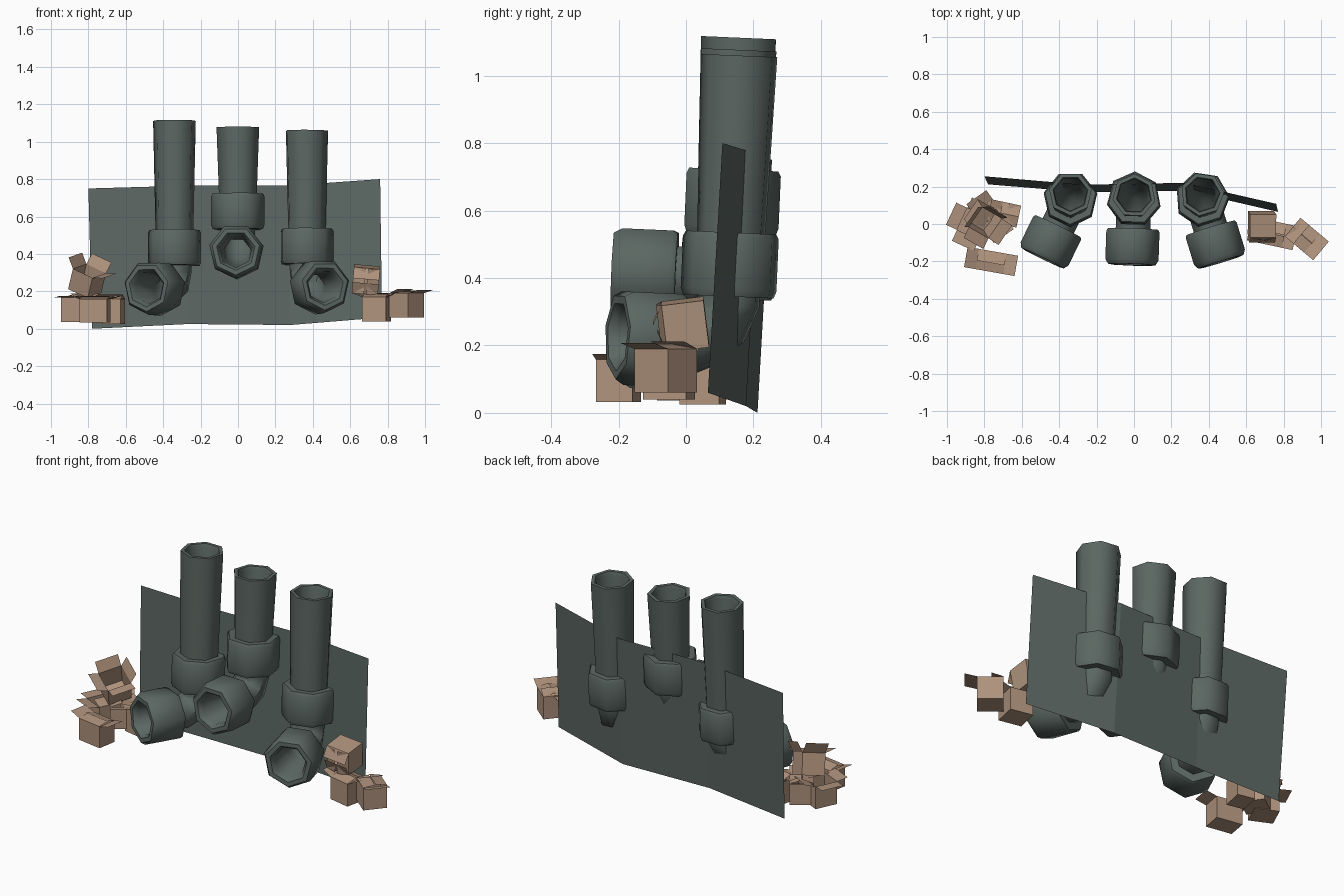
import bpy, bmesh, math
from mathutils import Matrix, Vector, Euler

if "Cube" in bpy.data.objects:
    bpy.data.objects.remove(bpy.data.objects["Cube"])


def material(name, col):
    m = bpy.data.materials.new(name)
    m.diffuse_color = (*col, 1)
    m.use_nodes = True
    m.node_tree.nodes["Principled BSDF"].inputs["Base Color"].default_value = m.diffuse_color
    return m


METAL = material("dark green grey metal", (0.105, 0.135, 0.122))
CARD = material("cardboard brown", (0.43, 0.29, 0.205))


def finish(name, bm, mat, matrix=Matrix(), smooth=False):
    me = bpy.data.meshes.new(name)
    bm.to_mesh(me)
    bm.free()
    me.materials.append(mat)
    ob = bpy.data.objects.new(name, me)
    bpy.context.collection.objects.link(ob)
    ob.matrix_world = matrix
    if smooth:
        bpy.ops.object.select_all(action='DESELECT')
        ob.select_set(True)
        bpy.context.view_layer.objects.active = ob
        bpy.ops.object.shade_smooth_by_angle(angle=math.radians(54))
    return ob


# folded back sheet, leaning slightly backwards
bm = bmesh.new()
top = [(-0.80, 0.255, 0.75), (-0.27, 0.21, 0.765), (0.27, 0.22, 0.765), (0.76, 0.108, 0.80)]
low = [(-0.78, 0.212, 0.0), (-0.27, 0.17, 0.025), (0.28, 0.178, 0.02), (0.77, 0.065, 0.06)]
t = [bm.verts.new(p) for p in top]
b = [bm.verts.new(p) for p in low]
for i in range(3):
    bm.faces.new((b[i], b[i + 1], t[i + 1], t[i]))
finish("back_sheet", bm, METAL)


# seven-sided pipe: outer skin down the tube, round the elbow, back up inside
def pipe(name, x, e, height, turn):
    # (y, z, radius, degrees turned from down to forward)
    stations = [
        (0, height, 0.117, 0), (0, 0.32, 0.104, 0),
        (0, 0.32, 0.138, 0), (0, 0.305, 0.146, 0), (0, 0.15, 0.146, 0), (0, 0.13, 0.138, 0),
        (0, 0.13, 0.095, 0), (0, 0.10, 0.095, 0), (-0.03, 0.03, 0.095, 45),
        (-0.10, 0, 0.095, 90), (-0.15, 0, 0.095, 90),
        (-0.15, 0, 0.138, 90), (-0.165, 0, 0.146, 90), (-0.315, 0, 0.146, 90),
        (-0.34, 0, 0.130, 90), (-0.34, 0, 0.105, 90), (-0.315, 0, 0.088, 90),
        (-0.10, 0, 0.075, 90), (-0.03, 0.03, 0.075, 45), (0, 0.10, 0.08, 0),
        (0, height - 0.02, 0.09, 0), (0, height, 0.096, 0)]
    bm = bmesh.new()
    rings = []
    for y, z, r, deg in stations:
        a = math.radians(deg)
        v = Vector((0, math.cos(a), -math.sin(a)))
        ring = []
        for k in range(7):
            w = math.tau * k / 7
            ring.append(bm.verts.new(Vector((0, y, z)) + Vector((r * math.sin(w), 0, 0)) + v * r * math.cos(w)))
        rings.append(ring)
    for i in range(len(rings)):
        p, q = rings[i], rings[(i + 1) % len(rings)]
        for k in range(7):
            bm.faces.new((p[k], p[(k + 1) % 7], q[(k + 1) % 7], q[k]))
    bmesh.ops.recalc_face_normals(bm, faces=bm.faces)
    m = (Matrix.Translation((x, 0.122, e)) @ Matrix.Rotation(math.radians(-2.5), 4, 'X')
         @ Matrix.Rotation(math.radians(turn), 4, 'Z'))
    finish(name, bm, METAL, m, True)


pipe("left_pipe", -0.34, 0.208, 0.905, -26)
pipe("middle_pipe", 0.0, 0.402, 0.675, -2)
pipe("right_pipe", 0.365, 0.215, 0.845, 17)


# open cardboard box; each flap angle is degrees above horizontal
def carton(name, loc, rot, size, flaps):
    w, d, h = (size[0] / 2, size[1] / 2, size[2])
    bm = bmesh.new()
    c = [(-w, -d), (w, -d), (w, d), (-w, d)]
    lo = [bm.verts.new((x, y, 0)) for x, y in c]
    hi = [bm.verts.new((x, y, h)) for x, y in c]
    bm.faces.new(lo[::-1])
    out = [Vector((0, -1, 0)), Vector((1, 0, 0)), Vector((0, 1, 0)), Vector((-1, 0, 0))]
    for i in range(4):
        j = (i + 1) % 4
        bm.faces.new((lo[i], lo[j], hi[j], hi[i]))
        a = math.radians(flaps[i])
        off = (out[i] * math.cos(a) + Vector((0, 0, math.sin(a)))) * 0.065
        bm.faces.new((hi[i], hi[j], bm.verts.new(hi[j].co + off), bm.verts.new(hi[i].co + off)))
    e = Euler([math.radians(v) for v in rot])
    finish(name, bm, CARD, Matrix.Translation(loc) @ e.to_matrix().to_4x4())


# left pile
carton("left_front_box", (-0.765, -0.20, 0.033), (0, 0, -10), (0.15, 0.11, 0.125), (170, 15, 165, 20))
carton("left_back_box", (-0.86, 0.0, 0.037), (0, 0, -25), (0.13, 0.13, 0.13), (8, 160, 20, 2))
carton("left_inner_box", (-0.665, 0.05, 0.025), (0, 0, -12), (0.10, 0.12, 0.135), (165, 170, 160, 20))
carton("left_middle_box", (-0.77, 0.04, 0.04), (0, 0, 35), (0.13, 0.13, 0.125), (15, 165, 20, 160))
carton("left_top_box", (-0.82, 0.05, 0.20), (12, 22, -30), (0.13, 0.13, 0.12), (25, 20, 60, 50))

# right pile
carton("right_inner_box", (0.74, -0.05, 0.04), (0, 0, -12), (0.13, 0.13, 0.13), (165, 25, 160, 20))
carton("right_outer_box", (0.90, -0.06, 0.06), (0, 0, -40), (0.135, 0.13, 0.13), (172, 15, 168, 160))
carton("right_top_box", (0.685, 0.06, 0.27), (97, 5, 0), (0.14, 0.14, 0.125), (160, 165, 150, 168))
